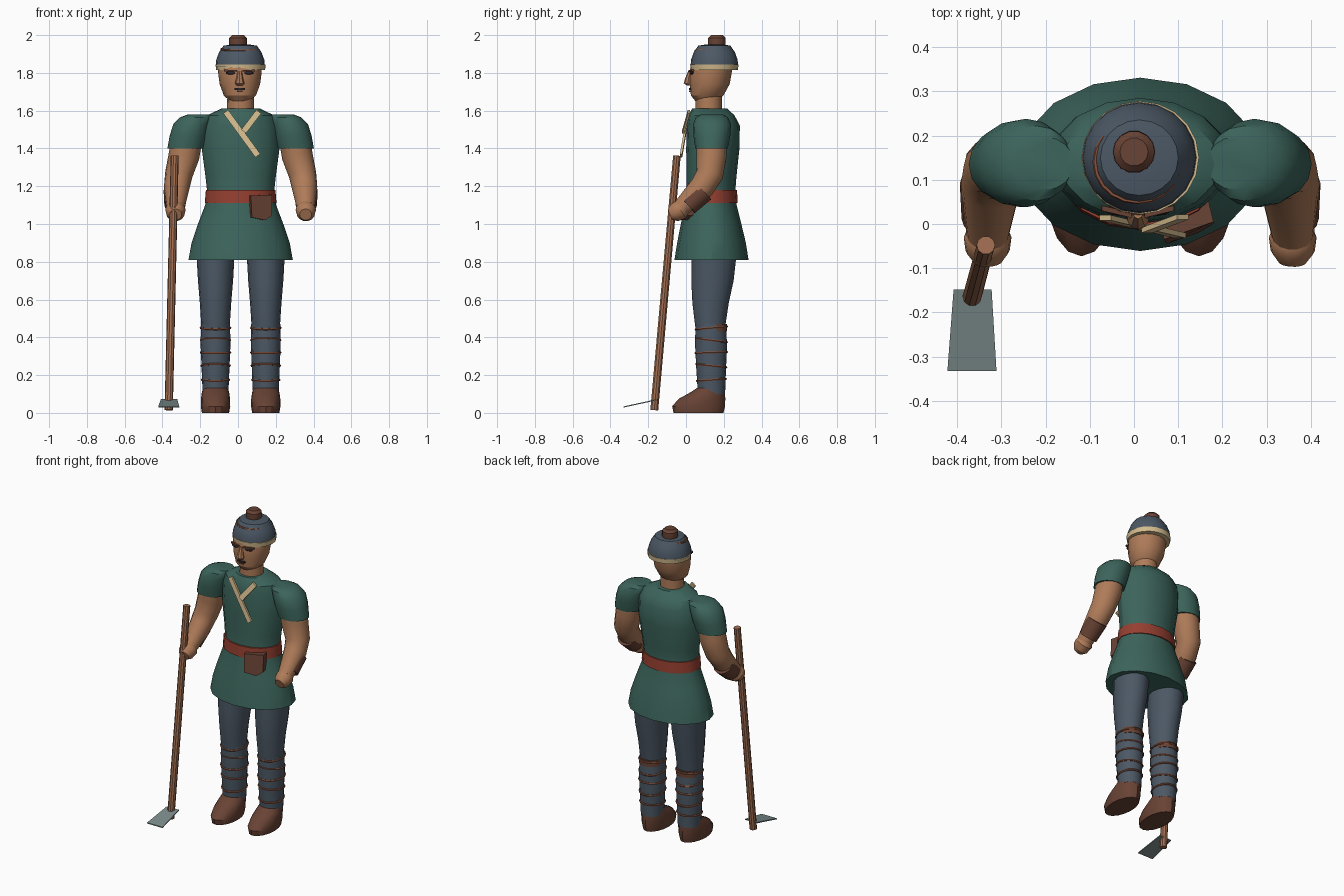
import bpy, bmesh, math
from mathutils import Vector, Matrix

cube = bpy.data.objects.get("Cube")
if cube:
    bpy.data.objects.remove(cube, do_unlink=True)

CX = 0.014  # body centre line


def material(name, r, g, b):
    m = bpy.data.materials.new(name)
    m.use_nodes = True
    m.diffuse_color = (r, g, b, 1)
    m.node_tree.nodes["Principled BSDF"].inputs["Base Color"].default_value = (r, g, b, 1)
    return m


GREEN = material("tunic green", 0.045, 0.128, 0.105)
SKIN = material("skin", 0.43, 0.2, 0.1)
SLATE = material("slate cloth", 0.072, 0.098, 0.13)
BROWN = material("dark leather", 0.14, 0.056, 0.035)
RED = material("belt red", 0.3, 0.05, 0.03)
TAN = material("tan trim", 0.66, 0.5, 0.27)
STEEL = material("blade grey", 0.2, 0.26, 0.26)
WOOD = material("wood", 0.37, 0.16, 0.085)
CORD = material("cord brown", 0.25, 0.085, 0.045)
DARK = material("dark", 0.03, 0.02, 0.025)


def finish(name, bm, mat):
    bmesh.ops.recalc_face_normals(bm, faces=bm.faces)
    mesh = bpy.data.meshes.new(name)
    bm.to_mesh(mesh)
    bm.free()
    ob = bpy.data.objects.new(name, mesh)
    mesh.materials.append(mat)
    bpy.context.collection.objects.link(ob)
    bpy.ops.object.select_all(action='DESELECT')
    ob.select_set(True)
    bpy.context.view_layer.objects.active = ob
    bpy.ops.object.shade_smooth_by_angle()
    return ob


def bridge(name, rings, mat, sides):
    """Skin a list of (centre, u, v) elliptical rings and cap the ends."""
    bm = bmesh.new()
    loops = []
    for c, u, v in rings:
        angles = [math.tau * i / sides for i in range(sides)]
        loops.append([bm.verts.new(c + u * math.cos(a) + v * math.sin(a)) for a in angles])
    for a, b in zip(loops, loops[1:]):
        for i in range(sides):
            j = (i + 1) % sides
            bm.faces.new((a[i], a[j], b[j], b[i]))
    bm.faces.new(loops[0])
    bm.faces.new(loops[-1])
    return finish(name, bm, mat)


def loft(name, rings, mat, sides=16):
    """Rings of (z, x, y, x radius, y radius)."""
    return bridge(name, [(Vector((x, y, z)), Vector((rx, 0, 0)), Vector((0, ry, 0)))
                         for z, x, y, rx, ry in rings], mat, sides)


def limb(name, points, radii, mat, sides=14):
    pts = [Vector(p) for p in points]
    rings = []
    for i, p in enumerate(pts):
        n = (pts[min(i + 1, len(pts) - 1)] - pts[max(i - 1, 0)]).normalized()
        v = n.cross(Vector((1, 0, 0))).normalized()
        rings.append((p, v.cross(n) * radii[i], v * radii[i]))
    return bridge(name, rings, mat, sides)


def prism(name, outline, depth, mat):
    bm = bmesh.new()
    d = Vector(depth)
    front = [bm.verts.new(Vector(p)) for p in outline]
    back = [bm.verts.new(Vector(p) + d) for p in outline]
    bm.faces.new(front)
    bm.faces.new(back)
    for i in range(len(front)):
        j = (i + 1) % len(front)
        bm.faces.new((front[i], front[j], back[j], back[i]))
    return finish(name, bm, mat)


def strap(name, start, end, width, mat):
    a, b = Vector(start), Vector(end)
    s = (b - a).cross(Vector((0, 1, 0))).normalized() * width / 2
    return prism(name, (a - s, a + s, b + s, b - s), (0, 0.012, 0), mat)


def ball(name, loc, size, mat):
    bm = bmesh.new()
    bmesh.ops.create_uvsphere(bm, u_segments=12, v_segments=8, radius=1,
                              matrix=Matrix.LocRotScale(Vector(loc), None, Vector(size)))
    return finish(name, bm, mat)


def hoop(name, loc, rx, ry, thick, tilt, mat):
    bpy.ops.mesh.primitive_torus_add(location=loc, rotation=(math.radians(tilt), 0, 0), major_radius=rx,
                                     minor_radius=thick, major_segments=20, minor_segments=6)
    ob = bpy.context.object
    ob.name = name
    ob.scale.y = ry / rx
    ob.data.materials.append(mat)
    bpy.ops.object.shade_smooth_by_angle()
    return ob


# Tunic and belt
loft("tunic", [(z, CX, y, rx, ry) for z, y, rx, ry in (
    (0.81, 0.135, 0.276, 0.196), (0.9, 0.135, 0.26, 0.182), (1.0, 0.133, 0.226, 0.16),
    (1.1, 0.13, 0.188, 0.138), (1.16, 0.13, 0.176, 0.13), (1.25, 0.135, 0.186, 0.132),
    (1.4, 0.142, 0.206, 0.141), (1.52, 0.145, 0.2, 0.14), (1.575, 0.135, 0.178, 0.122),
    (1.612, 0.125, 0.1, 0.092))], GREEN)
loft("belt", [(1.11, CX, 0.13, 0.19, 0.144), (1.18, CX, 0.13, 0.184, 0.14)], RED)

# Pouch and chest trim
prism("pouch", ((0.068, -0.035, 1.15), (0.18, 0.005, 1.155), (0.18, 0.0, 1.045),
                (0.145, -0.02, 1.02), (0.074, -0.045, 1.035)), (-0.012, 0.05, 0), BROWN)
strap("long_chest_trim", (-0.065, 0.008, 1.595), (0.105, -0.032, 1.362), 0.032, TAN)
strap("short_chest_trim", (0.11, 0.01, 1.595), (0.03, -0.02, 1.49), 0.032, TAN)

# Neck and head
loft("neck", [(1.57, CX, 0.12, 0.073, 0.07), (1.7, CX, 0.12, 0.07, 0.07)], SKIN)
loft("head", [(z, CX - 0.004, y, rx, ry) for z, y, rx, ry in (
    (1.65, 0.105, 0.052, 0.055), (1.68, 0.112, 0.085, 0.086), (1.74, 0.125, 0.107, 0.106),
    (1.8, 0.13, 0.115, 0.112), (1.85, 0.138, 0.115, 0.11))], SKIN)
loft("nose", [(1.733, 0.009, 0.018, 0.017, 0.012), (1.745, 0.009, 0.01, 0.025, 0.022),
              (1.77, 0.009, 0.013, 0.018, 0.018), (1.81, 0.009, 0.024, 0.011, 0.012)], SKIN, 8)
strap("mouth", (-0.018, 0.015, 1.715), (0.036, 0.015, 1.715), 0.009, DARK)
strap("lower_lip", (-0.006, 0.016, 1.704), (0.024, 0.016, 1.704), 0.008, BROWN)
for label, s in (("right", -1), ("left", 1)):
    ball(label + "_eye", (0.009 + s * 0.044, 0.031, 1.8), (0.03, 0.012, 0.009), DARK)
    strap(label + "_brow", (0.009 + s * 0.015, 0.014, 1.81), (0.009 + s * 0.082, 0.03, 1.813), 0.009, BROWN)

# Hat
loft("hat_band", [(1.815, CX, 0.15, 0.129, 0.125), (1.845, CX, 0.15, 0.133, 0.128)], TAN, 20)
loft("hat_dome", [(z, CX - 0.002, 0.15, r, r * 0.97) for z, r in (
    (1.835, 0.13), (1.87, 0.127), (1.91, 0.112), (1.944, 0.088), (1.95, 0.05))], SLATE, 20)
hoop("hat_cord", (0.008, 0.14, 1.925), 0.096, 0.09, 0.006, 4, CORD)
loft("hat_knob", [(z, 0.0, 0.163, r, r) for z, r in (
    (1.93, 0.044), (1.95, 0.048), (1.985, 0.047), (2.0, 0.032))], BROWN, 14)

for label, s in (("right", -1), ("left", 1)):
    def at(x, y, z):
        return (CX + s * x, y, z)

    # Sleeve, arm, bracer and hand
    loft(label + "_sleeve", [(z, CX + s * x, y, rx, ry) for z, x, y, rx, ry in (
        (1.4, 0.292, 0.135, 0.096, 0.086), (1.47, 0.275, 0.137, 0.1, 0.098),
        (1.53, 0.258, 0.138, 0.098, 0.1), (1.565, 0.235, 0.137, 0.085, 0.085),
        (1.58, 0.215, 0.137, 0.065, 0.06))], GREEN)
    limb(label + "_arm", [at(0.285, 0.135, 1.45), at(0.3, 0.135, 1.36), at(0.328, 0.125, 1.26),
                          at(0.338, 0.085, 1.195), at(0.345, -0.025, 1.085)],
         [0.082, 0.082, 0.073, 0.068, 0.048], SKIN)
    limb(label + "_bracer", [at(0.344, 0.09, 1.175), at(0.348, 0.01, 1.098)], [0.064, 0.056], BROWN)
    limb(label + "_hand", [at(0.345, -0.01, 1.095), at(0.345, -0.03, 1.075), at(0.345, -0.06, 1.06),
                           at(0.344, -0.085, 1.05)], [0.04, 0.054, 0.05, 0.032], SKIN)

    # Trouser leg, gaiter and its wrapped cords
    x = CX + s * 0.133
    loft(label + "_trouser", [(0.86, x, 0.15, 0.102, 0.12), (0.7, x, 0.14, 0.093, 0.112),
                              (0.58, x, 0.13, 0.083, 0.096), (0.44, x, 0.128, 0.074, 0.077)], SLATE)
    loft(label + "_gaiter", [(0.47, x, 0.13, 0.077, 0.08), (0.36, x, 0.133, 0.079, 0.085),
                             (0.24, x, 0.133, 0.074, 0.079), (0.1, x, 0.135, 0.068, 0.072)], SLATE)
    loft(label + "_gaiter_cuff", [(0.43, x, 0.138, 0.076, 0.08), (0.47, x, 0.138, 0.075, 0.08)], BROWN)
    for i, (z, r, tilt) in enumerate(((0.45, 0.078, 5), (0.385, 0.077, -7), (0.32, 0.078, 2),
                                      (0.25, 0.075, -6), (0.175, 0.072, 4))):
        hoop(f"{label}_cord_{i + 1}", (x, 0.134, z), r, r * 1.06, 0.006, tilt, CORD)

    # Boot
    loft(label + "_boot", [(0, x, 0.066, 0.072, 0.132), (0.035, x, 0.067, 0.078, 0.14),
                           (0.075, x, 0.085, 0.077, 0.123), (0.105, x, 0.112, 0.073, 0.095),
                           (0.137, x, 0.135, 0.064, 0.068)], BROWN)

# Long-handled tool
limb("tool_handle", [(-0.367, -0.168, 0.015), (-0.335, -0.048, 1.362)], [0.022, 0.021], WOOD, 10)
prism("tool_blade", ((-0.408, -0.148, 0.068), (-0.322, -0.148, 0.068), (-0.311, -0.332, 0.028),
                     (-0.422, -0.332, 0.028)), (0, 0, 0.006), STEEL)
